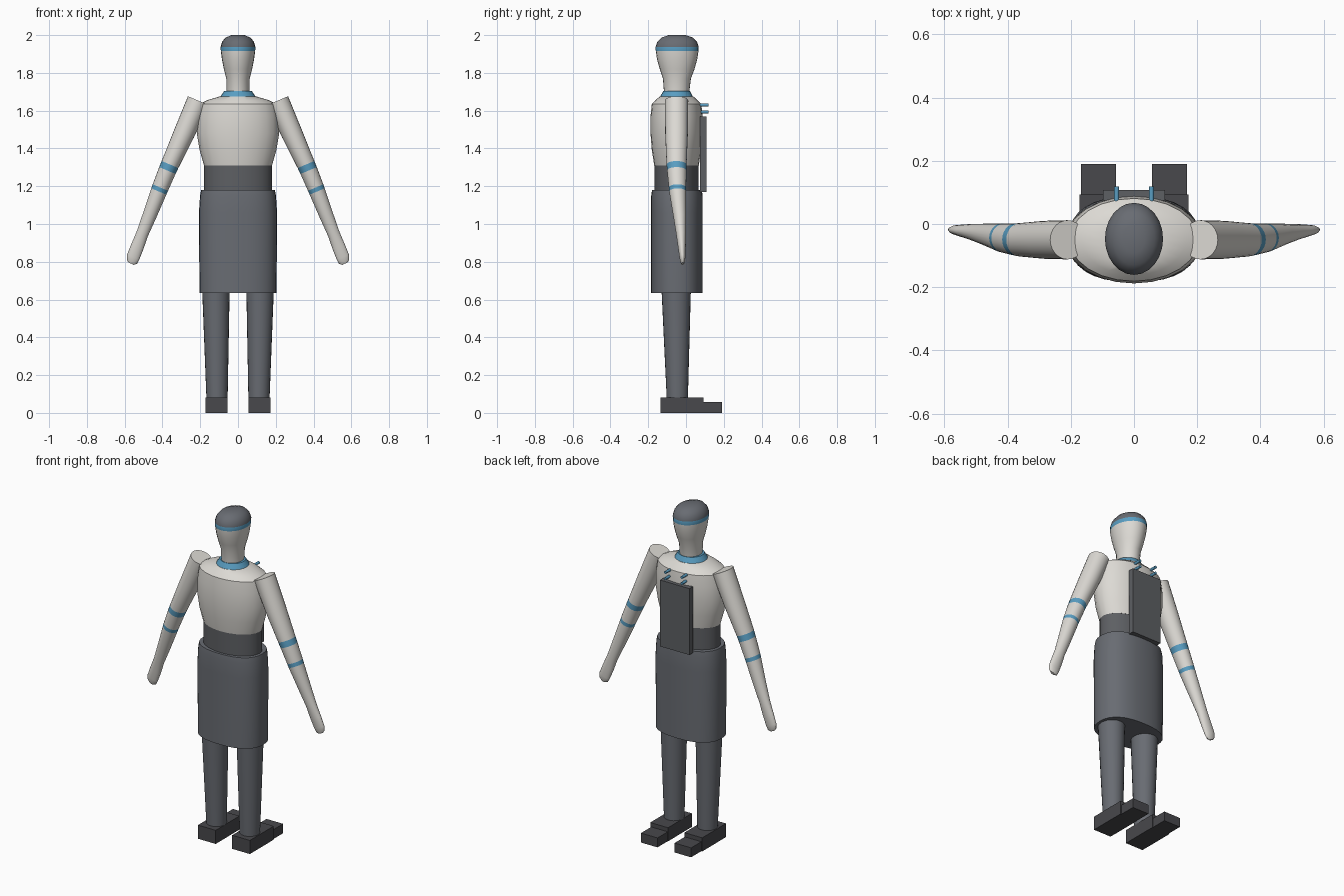
import bpy, bmesh, math
from mathutils import Vector, Matrix

if "Cube" in bpy.data.objects:
    bpy.data.objects.remove(bpy.data.objects["Cube"])


def material(name, r, g, b):
    m = bpy.data.materials.new(name)
    m.use_nodes = True
    m.diffuse_color = (r, g, b, 1)
    bsdf = next(n for n in m.node_tree.nodes if n.type == "BSDF_PRINCIPLED")
    bsdf.inputs["Base Color"].default_value = (r, g, b, 1)
    return m


LIGHT = material("warm white", .72, .70, .66)
SLATE = material("slate grey", .14, .15, .17)
WAIST = material("waist grey", .11, .115, .125)
SHOE = material("shoe charcoal", .065, .065, .072)
BLUE = material("trim blue", .10, .34, .54)


def finish(name, bm, mats, smooth=True):
    bmesh.ops.recalc_face_normals(bm, faces=bm.faces)
    mesh = bpy.data.meshes.new(name)
    bm.to_mesh(mesh)
    bm.free()
    for m in mats:
        mesh.materials.append(m)
    ob = bpy.data.objects.new(name, mesh)
    bpy.context.collection.objects.link(ob)
    if smooth:
        bpy.ops.object.select_all(action="DESELECT")
        ob.select_set(True)
        bpy.context.view_layer.objects.active = ob
        bpy.ops.object.shade_smooth_by_angle(angle=math.radians(35))
    return ob


def loft(name, rings, mats, bands=None, tilt=0, power=2, sides=24):
    """Skin oval rings (x, y, z, half width, half depth), capped at both ends."""
    bm = bmesh.new()
    turn = Matrix.Rotation(tilt, 3, "Y")
    loops = []
    for x, y, z, rx, ry in rings:
        loop = []
        for i in range(sides):
            a = math.tau * i / sides
            c, s = math.cos(a), math.sin(a)
            p = Vector((math.copysign(abs(c) ** (2 / power), c) * rx,
                        math.copysign(abs(s) ** (2 / power), s) * ry, 0))
            loop.append(bm.verts.new(turn @ p + Vector((x, y, z))))
        loops.append(loop)
    bands = bands or [0] * (len(rings) - 1)
    for k, band in enumerate(bands):
        for i in range(sides):
            j = (i + 1) % sides
            f = bm.faces.new((loops[k][i], loops[k][j], loops[k + 1][j], loops[k + 1][i]))
            f.material_index = band
    bm.faces.new(loops[0]).material_index = bands[0]
    bm.faces.new(loops[-1]).material_index = bands[-1]
    return finish(name, bm, mats)


def box(name, low, high, mat):
    bm = bmesh.new()
    bmesh.ops.create_cube(bm, size=1)
    low, high = Vector(low), Vector(high)
    for v in bm.verts:
        v.co = (low + high) / 2 + v.co * (high - low)
    return finish(name, bm, [mat], False)


# Head with headband and cap, all one skin
loft("head", [(0, -.05, 1.69, .06, .066), (0, -.048, 1.77, .062, .074),
              (0, -.047, 1.82, .075, .092), (0, -.047, 1.87, .085, .106),
              (0, -.047, 1.915, .091, .113), (0, -.047, 1.938, .092, .114),
              (0, -.047, 1.965, .084, .105), (0, -.047, 1.987, .066, .083),
              (0, -.047, 2.0, .034, .045)],
     [LIGHT, BLUE, SLATE], [0, 0, 0, 0, 1, 2, 2, 2])

# Body
loft("collar", [(0, -.05, 1.668, .097, .09), (0, -.05, 1.705, .073, .07)], [BLUE])
loft("torso", [(0, -.05, 1.31, .18, .118), (0, -.051, 1.39, .203, .13),
               (0, -.05, 1.48, .218, .138), (0, -.05, 1.57, .214, .138),
               (0, -.05, 1.635, .204, .131), (0, -.05, 1.655, .165, .112),
               (0, -.05, 1.676, .095, .088)], [LIGHT])
loft("waistband", [(0, -.05, 1.17, .18, .116), (0, -.05, 1.31, .18, .116)], [WAIST])
loft("skirt", [(0, -.048, .635, .204, .136), (0, -.048, 1.06, .207, .136),
               (0, -.048, 1.15, .201, .136), (0, -.048, 1.18, .195, .132)],
     [SLATE], power=2.4, sides=32)

# Back panel
box("back_panel", (-.098, .075, 1.17), (.098, .108, 1.57), WAIST)

for side, label in ((1, "left"), (-1, "right")):
    # Arm: flat shoulder cap, two trim bands, flattened hand
    arm = [(.21, -.05, 1.653, .06, .062), (.285, -.05, 1.48, .056, .06),
           (.36, -.05, 1.315, .048, .053), (.374, -.049, 1.283, .047, .051),
           (.411, -.045, 1.193, .044, .046), (.419, -.044, 1.172, .043, .045),
           (.47, -.033, 1.04, .037, .034), (.508, -.026, .945, .032, .026),
           (.533, -.022, .88, .035, .021), (.555, -.019, .825, .035, .016),
           (.562, -.018, .8, .029, .012), (.566, -.018, .79, .015, .007)]
    loft(label + "_arm", [(side * x, y, z, a, b) for x, y, z, a, b in arm],
         [LIGHT, BLUE], [0, 0, 1, 0, 1, 0, 0, 0, 0, 0, 0], tilt=-side * .4)

    # Leg and stepped shoe
    loft(label + "_leg", [(side * .111, -.046, .075, .056, .056),
                          (side * .117, -.052, .66, .073, .078)], [SLATE])
    xs = sorted((side * .055, side * .173))
    box(label + "_shoe", (xs[0], -.134, 0), (xs[1], .093, .082), SHOE)
    xs = sorted((side * .057, side * .167))
    box(label + "_toe", (xs[0], .09, 0), (xs[1], .19, .057), SHOE)

    # Small pegs above the panel
    for level, z in (("lower", 1.593), ("upper", 1.63)):
        bm = bmesh.new()
        bmesh.ops.create_cone(bm, cap_ends=True, segments=12, radius1=.008,
                              radius2=.008, depth=.06,
                              matrix=Matrix.Translation((side * .055, .089, z))
                              @ Matrix.Rotation(math.pi / 2, 4, "X"))
        finish(f"{label}_{level}_peg", bm, [BLUE])
